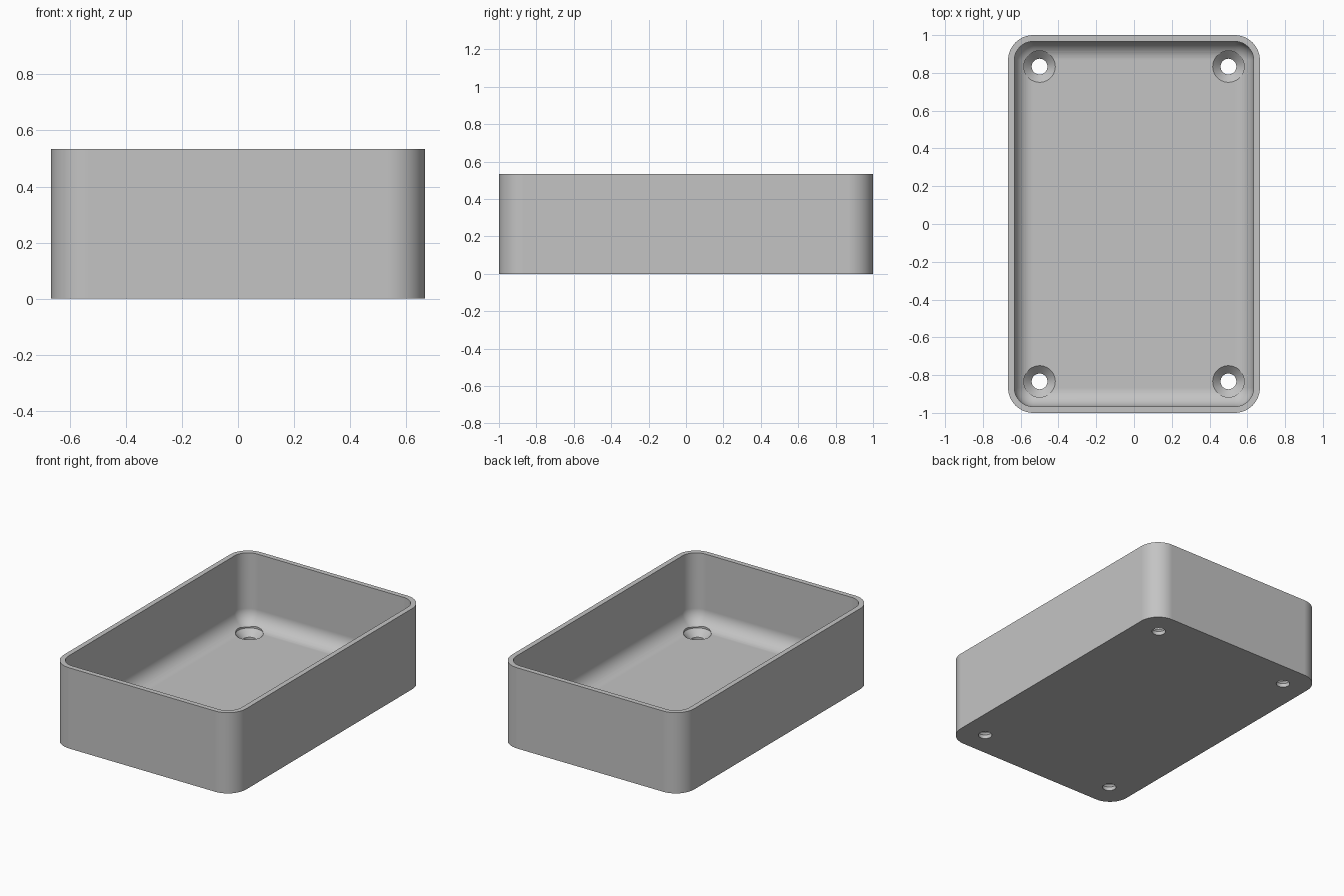
import bpy, bmesh
from math import sin, cos, pi

if "Cube" in bpy.data.objects:
    bpy.data.objects.remove(bpy.data.objects["Cube"])

U = 1 / 30                       # modelling unit
HALF_X, HALF_Y, HEIGHT = 20 * U, 30 * U, 16 * U
WALL, FLOOR = U, 2 * U
CORNER, FILLET = 4 * U, 3 * U    # outer corner radius, inner fillet radius
STEPS = 12

grey = bpy.data.materials.new("plain grey")
grey.use_nodes = True
colour = (0.55, 0.55, 0.55, 1)
grey.diffuse_color = colour
grey.node_tree.nodes["Principled BSDF"].inputs["Base Color"].default_value = colour


def ring(bm, inset, z):
    """Rounded rectangle of vertices, inset from the outer outline."""
    r = max(CORNER - inset, 0)
    cx, cy = HALF_X - CORNER, HALF_Y - CORNER
    verts = []
    for i, (sx, sy) in enumerate([(1, 1), (-1, 1), (-1, -1), (1, -1)]):
        for k in range(STEPS + 1):
            a = (i + k / STEPS) * pi / 2
            verts.append(bm.verts.new((sx * cx + r * cos(a), sy * cy + r * sin(a), z)))
    return verts


def bridge(bm, a, b):
    n = len(a)
    for i in range(n):
        j = (i + 1) % n
        bm.faces.new((a[i], a[j], b[j], b[i]))


def finish(bm, name):
    bmesh.ops.remove_doubles(bm, verts=bm.verts, dist=1e-5)
    bmesh.ops.recalc_face_normals(bm, faces=bm.faces)
    mesh = bpy.data.meshes.new(name)
    bm.to_mesh(mesh)
    bm.free()
    mesh.materials.append(grey)
    obj = bpy.data.objects.new(name, mesh)
    bpy.context.collection.objects.link(obj)
    return obj


# Tray: outer wall, flat rim, inner wall, then a fillet down to the floor
bm = bmesh.new()
levels = [(0, 0), (0, HEIGHT), (WALL, HEIGHT)]
for k in range(STEPS + 1):
    t = k / STEPS * pi / 2
    levels.append((WALL + FILLET * (1 - cos(t)), FLOOR + FILLET * (1 - sin(t))))
rings = [ring(bm, inset, z) for inset, z in levels]
for a, b in zip(rings, rings[1:]):
    bridge(bm, a, b)
bm.faces.new(rings[0])
bmesh.ops.remove_doubles(bm, verts=bm.verts, dist=1e-5)
bmesh.ops.holes_fill(bm, edges=[e for e in bm.edges if e.is_boundary])
tray = finish(bm, "tray")

# Countersunk screw hole cutters, one near each corner
bm = bmesh.new()
profile = [(1.25 * U, -U), (1.25 * U, 0.75 * U), (2.5 * U, FLOOR), (2.5 * U, 6 * U)]
for sx in (-1, 1):
    for sy in (-1, 1):
        loops = [[bm.verts.new((sx * 15 * U + r * cos(k * pi / 24),
                                sy * 25 * U + r * sin(k * pi / 24), z))
                  for k in range(48)] for r, z in profile]
        for a, b in zip(loops, loops[1:]):
            bridge(bm, a, b)
        bm.faces.new(loops[0])
        bm.faces.new(loops[-1])
cutter = finish(bm, "screw_hole_cutter")
cutter.hide_render = True

bpy.ops.object.select_all(action="DESELECT")
tray.select_set(True)
bpy.context.view_layer.objects.active = tray
cut = tray.modifiers.new("screw holes", "BOOLEAN")
cut.operation = "DIFFERENCE"
cut.solver = "EXACT"
cut.object = cutter
bpy.ops.object.modifier_apply(modifier=cut.name)
bpy.data.objects.remove(cutter)

# Smooth rounded corners, crisp rim and hole edges, flat floor and walls
bpy.ops.object.shade_smooth_by_angle(angle=pi / 6)
normals = tray.modifiers.new("flat faces", "WEIGHTED_NORMAL")
normals.keep_sharp = True
